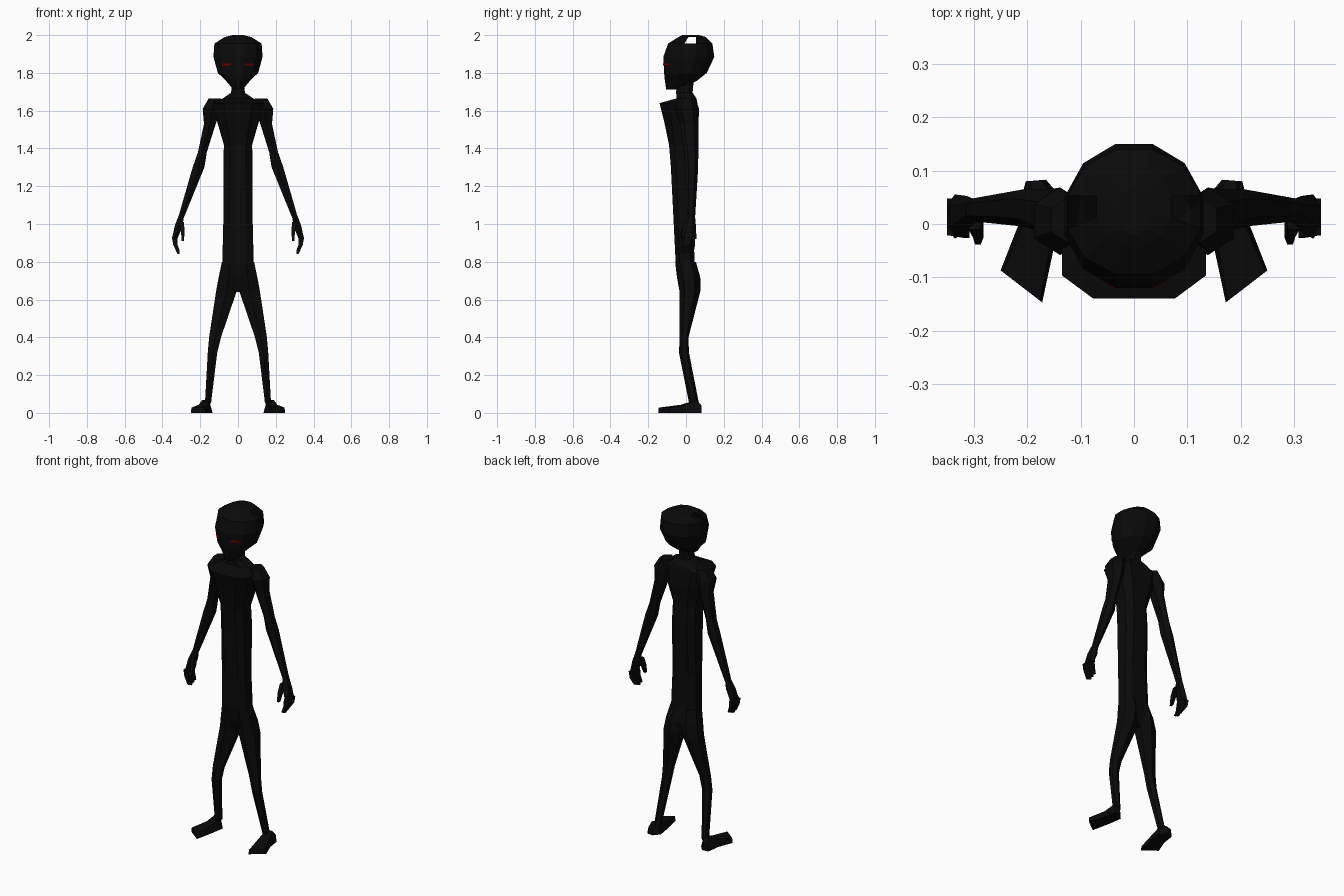
import bpy, bmesh, math

cube = bpy.data.objects.get("Cube")
if cube:
    bpy.data.objects.remove(cube, do_unlink=True)


def make_material(name, colour):
    mat = bpy.data.materials.new(name)
    mat.use_nodes = True
    mat.diffuse_color = colour
    node = next(n for n in mat.node_tree.nodes if n.type == 'BSDF_PRINCIPLED')
    node.inputs["Base Color"].default_value = colour
    node.inputs["Roughness"].default_value = 0.9
    return mat


skin_black = make_material("near black skin", (0.003, 0.003, 0.003, 1))
eye_red = make_material("dark red eye", (0.15, 0.0, 0.0, 1))


def skin(name, rings, mirror=False, mat=skin_black, drop=None):
    """Bridge equal rings of points into a closed body."""
    bm = bmesh.new()
    loops = [[bm.verts.new(p) for p in ring] for ring in rings]
    count = len(loops[0])
    for low, high in zip(loops, loops[1:]):
        for i in range(count):
            j = (i + 1) % count
            bm.faces.new((low[i], low[j], high[j], high[i]))
    bm.faces.new(loops[0][::-1])
    bm.faces.new(loops[-1])
    bmesh.ops.recalc_face_normals(bm, faces=bm.faces)
    if drop:
        bmesh.ops.delete(bm, geom=[f for f in bm.faces if drop(f.calc_center_median())],
                         context='FACES')
    mesh = bpy.data.meshes.new(name)
    bm.to_mesh(mesh)
    bm.free()
    mesh.materials.append(mat)
    obj = bpy.data.objects.new(name, mesh)
    bpy.context.collection.objects.link(obj)
    if mirror:
        obj.modifiers.new("Mirror", 'MIRROR')
    return obj


def ring(z, left, right, front, back, sides=8, power=1.0):
    """Flat-sided level section that fills the given extents."""
    def bend(v):
        return math.copysign(abs(v) ** power, v) / math.cos(math.pi / sides) ** power
    points = []
    for i in range(sides):
        a = math.tau * (i + 0.5) / sides
        points.append(((left + right) / 2 + (right - left) / 2 * bend(math.cos(a)),
                       (front + back) / 2 + (back - front) / 2 * bend(math.sin(a)), z))
    return points


def body(name, sections, sides, power, **options):
    """Centred body from sections of height, half width, front and back."""
    return skin(name, [ring(z, -w, w, f, b, sides, power) for z, w, f, b in sections], **options)


def limb(name, sections, sides=6):
    """Mirrored limb from sections of height, inner x, outer x, front and back."""
    return skin(name, [ring(*s, sides) for s in sections], mirror=True)


# Head, with a small opening on each side of the crown
body("head", [
    (1.712, 0.025, -0.105, -0.03),
    (1.76, 0.065, -0.112, 0.06),
    (1.80, 0.107, -0.116, 0.11),
    (1.885, 0.13, -0.12, 0.15),
    (1.955, 0.125, -0.095, 0.14),
    (1.99, 0.07, -0.04, 0.105),
    (2.0, 0.03, -0.02, 0.07),
], 12, 1.0, drop=lambda c: 1.96 < c.z < 1.98 and abs(c.y - 0.025) < 0.02)

# Thin slanted eye plates lying on the face
skin("eyes", [[(x, y - d, z) for d, z in
               ((0.004, 1.84), (0.004, 1.85), (-0.003, 1.85), (-0.003, 1.84))]
              for x, y in ((0.036, -0.117), (0.086, -0.085))], mirror=True, mat=eye_red)

# Neck, jutting chest, straight waist and pelvis
body("torso", [
    (0.64, 0.02, -0.01, 0.05),
    (0.72, 0.085, -0.04, 0.065),
    (0.80, 0.083, -0.055, 0.045),
    (1.0, 0.078, -0.065, 0.04),
    (1.3, 0.077, -0.08, 0.053),
    (1.42, 0.075, -0.09, 0.047),
    (1.54, 0.11, -0.115, 0.065),
    (1.64, 0.135, -0.14, 0.06),
    (1.665, 0.08, -0.05, 0.055),
    (1.695, 0.037, -0.052, 0.035),
    (1.75, 0.03, -0.05, 0.04),
], 8, 0.65)

# Arms from shoulder to wrist
limb("arms", [
    (1.665, 0.09, 0.155, -0.03, 0.045),
    (1.61, 0.09, 0.187, -0.05, 0.06),
    (1.53, 0.118, 0.18, -0.025, 0.06),
    (1.38, 0.165, 0.212, -0.005, 0.06),
    (1.30, 0.178, 0.24, 0.0, 0.06),
    (1.03, 0.288, 0.318, 0.008, 0.045),
])

# Palms, thumbs and four curled fingers
limb("palms", [
    (1.04, 0.288, 0.316, 0.008, 0.045),
    (0.99, 0.292, 0.335, -0.01, 0.048),
    (0.92, 0.322, 0.35, -0.022, 0.05),
])
limb("thumbs", [
    (1.01, 0.287, 0.31, -0.01, 0.02),
    (0.96, 0.282, 0.302, -0.025, 0.003),
    (0.91, 0.287, 0.298, -0.038, -0.02),
], 4)
for i in range(4):
    y = -0.022 + 0.018 * i
    tip = 0.84 + 0.008 * abs(i - 1)
    limb("finger_%d" % (i + 1), [
        (0.93, 0.322, 0.35, y, y + 0.016),
        (0.89, 0.32, 0.343, y, y + 0.016),
        (tip, 0.308, 0.32, y - 0.004, y + 0.01),
    ], 4)

# Legs from hip to ankle
limb("legs", [
    (0.80, 0.0, 0.085, -0.05, 0.045),
    (0.72, 0.0, 0.102, -0.04, 0.067),
    (0.65, 0.005, 0.115, -0.028, 0.07),
    (0.40, 0.09, 0.153, -0.03, 0.01),
    (0.32, 0.11, 0.16, -0.034, 0.012),
    (0.05, 0.143, 0.175, 0.02, 0.065),
])


def foot_station(inner, outer, height, taper):
    """Sole edge plus a top edge pulled towards its middle."""
    (ax, ay), (bx, by) = inner, outer
    tx, ty = (bx - ax) * taper, (by - ay) * taper
    return [(ax, ay, 0), (bx, by, 0),
            (bx - tx, by - ty, height), (ax + tx, ay + ty, height)]


# Splayed wedge feet
skin("feet", [
    foot_station((0.172, -0.147), (0.25, -0.087), 0.028, 0.05),
    foot_station((0.147, -0.03), (0.216, 0.0), 0.043, 0.12),
    foot_station((0.135, 0.048), (0.208, 0.06), 0.068, 0.25),
    foot_station((0.165, 0.083), (0.203, 0.08), 0.04, 0.2),
], mirror=True)
